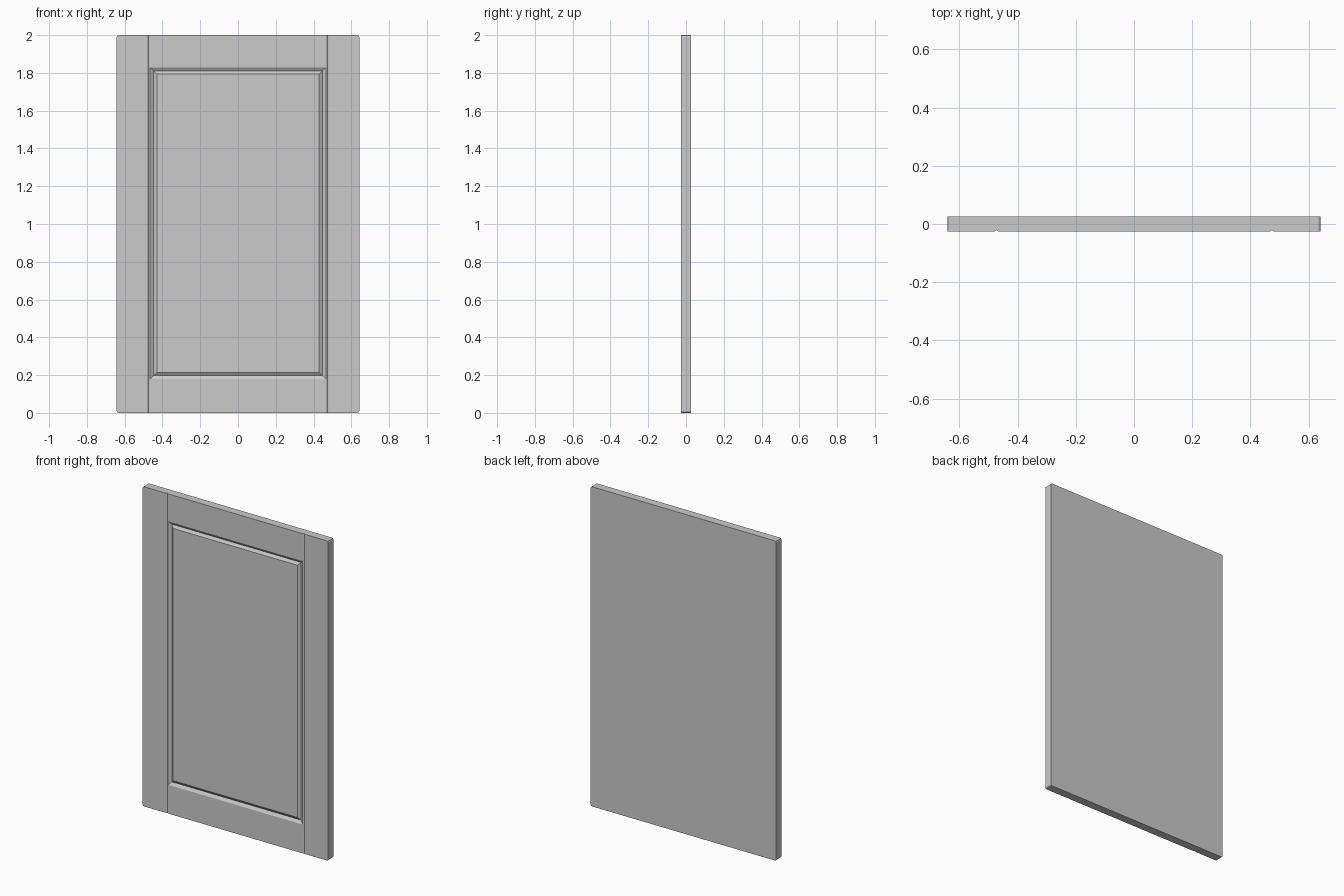
import bpy, bmesh

if "Cube" in bpy.data.objects:
    bpy.data.objects.remove(bpy.data.objects["Cube"])

W, T, H = 0.642, 0.026, 2.0      # half width, half thickness, height
GX, GW, GD = 0.474, 0.008, 0.005  # stile groove centre, half width, depth

bm = bmesh.new()

# Slab cross-section seen from above, with a shallow V groove beside each stile
right = [(GX - GW, -T), (GX, -T + GD), (GX + GW, -T), (W, -T), (W, T)]
profile = right + [(-x, y) for x, y in reversed(right)]
low = [bm.verts.new((x, y, 0)) for x, y in profile]
high = [bm.verts.new((x, y, H)) for x, y in profile]
n = len(profile)
for i in range(n - 1):
    j = i + 1
    bm.faces.new((low[i], low[j], high[j], high[i]))
bm.faces.new(list(reversed(low)))
bm.faces.new(high)

# Front centre: frame rails, V-shaped moulding, raised panel (concentric rings)
def ring(x, z0, z1, y):
    return [bm.verts.new(p) for p in ((-x, y, z0), (x, y, z0), (x, y, z1), (-x, y, z1))]

rings = [[low[-1], low[0], high[0], high[-1]],
         ring(0.465, 0.18, 1.828, -T),
         ring(0.447, 0.198, 1.81, -T + 0.012),
         ring(0.430, 0.215, 1.793, -T)]
for a, b in zip(rings, rings[1:]):
    for i in range(4):
        j = (i + 1) % 4
        bm.faces.new((a[i], a[j], b[j], b[i]))
bm.faces.new(rings[-1])

# Softened outer corners
corners = [e for e in bm.edges
           if all(abs(abs(v.co.x) - W) < 1e-5 for v in e.verts)
           and abs(e.verts[0].co.z - e.verts[1].co.z) < 1e-5
           and abs(e.verts[0].co.x - e.verts[1].co.x) < 1e-5]
bmesh.ops.bevel(bm, geom=corners, offset=0.01, segments=2, profile=0.5, affect='EDGES')
bmesh.ops.recalc_face_normals(bm, faces=bm.faces)

mesh = bpy.data.meshes.new("panel_door")
bm.to_mesh(mesh)
bm.free()
door = bpy.data.objects.new("panel_door", mesh)
bpy.context.collection.objects.link(door)
